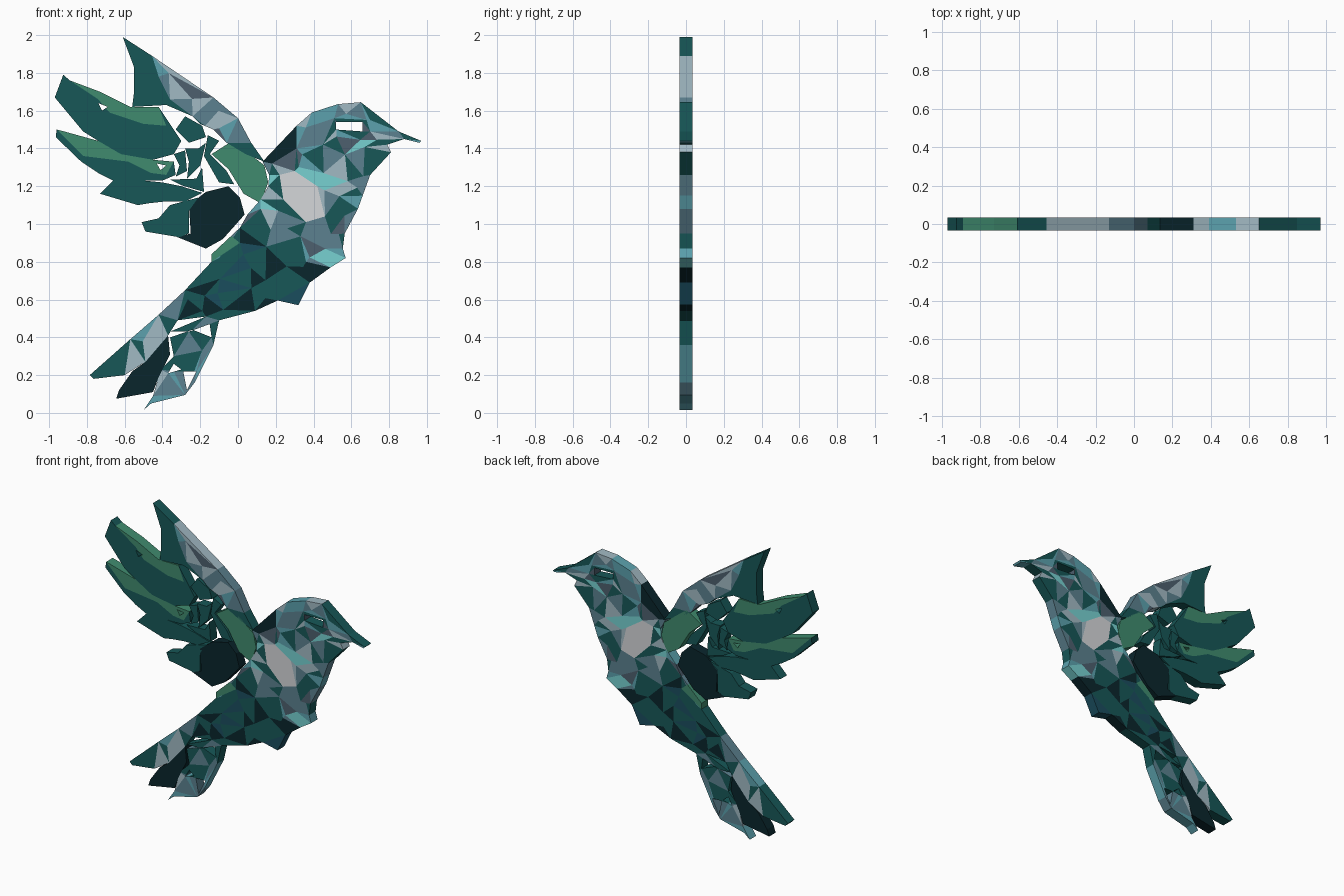
import bpy, random
from mathutils import Vector
from mathutils.geometry import delaunay_2d_cdt

random.seed(7)
HALF = 0.035

# Palette
COLOURS = {
    "teal": (29, 88, 88), "green": (66, 138, 110), "dark": (18, 42, 48),
    "slate": (92, 128, 142), "aqua": (92, 160, 172), "pale": (160, 184, 194),
    "navy": (32, 78, 94), "white": (212, 214, 217), "cyan": (118, 208, 208),
    "grey": (78, 96, 110),
}
MATS = {}
for key, rgb in COLOURS.items():
    m = bpy.data.materials.new(key)
    m.diffuse_color = [(c / 255) ** 2.2 for c in rgb] + [1]
    MATS[key] = m


def inside(p, poly):
    hit = False
    for (ax, ay), (bx, by) in zip(poly, poly[1:] + poly[:1]):
        if (ay > p[1]) != (by > p[1]) and p[0] < (bx - ax) * (p[1] - ay) / (by - ay) + ax:
            hit = not hit
    return hit


def edge_gap(p, poly):
    gap = 9
    for a, b in zip(poly, poly[1:] + poly[:1]):
        a, d = Vector(a), Vector(b) - Vector(a)
        t = max(0, min(1, (Vector(p) - a).dot(d) / d.dot(d)))
        gap = min(gap, (Vector(p) - a - d * t).length)
    return gap


def mosaic(name, outline, palette, patches=(), holes=(), step=0):
    """Slab of flat coloured triangles: patches are (palette, polygon)."""
    polys = [outline] + [p for _, p in patches] + list(holes)
    pts, edges = [], []
    for poly in polys:
        n = len(pts)
        pts += [Vector(p) for p in poly]
        edges += [(n + i, n + (i + 1) % len(poly)) for i in range(len(poly))]
    if step:
        solid = [p for pal, p in patches if " " not in pal] + list(holes)
        x0, z0 = min(p[0] for p in outline), min(p[1] for p in outline)
        for i in range(int(2 / step)):
            for j in range(int(2 / step)):
                p = (x0 + (i + random.random() * .8) * step, z0 + (j + random.random() * .8) * step)
                if inside(p, outline) and not any(inside(p, s) for s in solid) \
                        and min(edge_gap(p, q) for q in polys) > step * .22:
                    pts.append(Vector(p))
    flat, _, tris, *_ = delaunay_2d_cdt(pts, edges, [], 0, 1e-4)
    kept, mats = [], []
    for t in tris:
        c = sum((flat[i] for i in t), Vector((0, 0))) / 3
        if not inside(c, outline) or any(inside(c, h) for h in holes):
            continue
        pal = next((q for q, poly in patches if inside(c, poly)), palette)
        kept.append(tuple(t))
        mats.append(random.choice(pal.split()))
    used = sorted({i for t in kept for i in t})
    remap = {old: new for new, old in enumerate(used)}
    kept = [tuple(remap[i] for i in t) for t in kept]
    n = len(used)
    verts = [(flat[i].x, y, flat[i].y) for y in (-HALF, HALF) for i in used]
    faces = kept + [tuple(i + n for i in reversed(t)) for t in kept]
    cols = mats + mats
    directed = {(t[k], t[(k + 1) % 3]): m for t, m in zip(kept, mats) for k in range(3)}
    for (a, b), m in directed.items():
        if (b, a) not in directed:
            faces.append((b, a, a + n, b + n))
            cols.append(m)
    me = bpy.data.meshes.new(name)
    me.from_pydata(verts, [], faces)
    names = sorted(set(cols))
    for k in names:
        me.materials.append(MATS[k])
    for f, c in zip(me.polygons, cols):
        f.material_index = names.index(c)
    ob = bpy.data.objects.new(name, me)
    bpy.context.collection.objects.link(ob)
    return ob


# Body, head and beak with an eye slot
body = [(.13, 1.33), (.31, 1.52), (.39, 1.59), (.53, 1.635), (.65, 1.645), (.85, 1.49),
        (.97, 1.44), (.96, 1.43), (.88, 1.45), (.79, 1.42), (.81, 1.38), (.70, 1.26),
        (.66, 1.15), (.635, 1.08), (.565, .95), (.555, .87), (.57, .82), (.49, .77),
        (.38, .69), (.32, .57), (.21, .595), (.09, .54), (-.10, .49), (-.17, .51),
        (-.32, .49), (-.28, .65), (-.14, .80), (-.14, .84), (.01, .98), (.05, 1.05),
        (.12, 1.13), (.16, 1.20), (.165, 1.26)]
mosaic("body", body, "slate slate aqua teal teal pale grey cyan", [
    ("dark", [(.13, 1.33), (.31, 1.52), (.31, 1.40), (.18, 1.32)]),
    ("white", [(.22, 1.26), (.3, 1.28), (.42, 1.20), (.46, 1.04), (.36, 1.01), (.24, 1.13)]),
    ("pale aqua aqua slate", [(.31, 1.52), (.39, 1.59), (.53, 1.635), (.65, 1.645),
                              (.70, 1.55), (.51, 1.56), (.45, 1.42), (.31, 1.40)]),
    ("teal aqua slate", [(.65, 1.645), (.85, 1.49), (.97, 1.44), (.96, 1.43), (.88, 1.45), (.70, 1.49)]),
    ("green", [(-.14, .80), (-.14, .84), (-.04, .94), (.01, .90)]),
    ("teal teal teal dark dark navy", [(-.32, .49), (-.28, .65), (-.10, .82), (.01, .98), (.12, 1.08),
                                       (.15, .88), (.36, .80), (.49, .77), (.38, .69), (.32, .57),
                                       (.21, .595), (.09, .54), (-.10, .49)]),
], [[(.52, 1.50), (.52, 1.54), (.66, 1.54), (.66, 1.49)]], .105)

# Tail feathers
mosaic("tail_feather_upper", [(-.28, .65), (-.42, .52), (-.57, .39), (-.785, .20), (-.765, .18),
                              (-.60, .20), (-.49, .27), (-.37, .41), (-.32, .49)],
       "slate pale aqua teal pale", step=.12)
mosaic("tail_feather_middle", [(-.49, .27), (-.56, .22), (-.63, .12), (-.645, .075), (-.45, .11),
                               (-.42, .19), (-.36, .31), (-.37, .41)], "dark dark teal",
       [("dark", [(-.56, .22), (-.63, .12), (-.645, .075), (-.45, .11), (-.42, .19)])])
mosaic("tail_feather_lower", [(-.36, .40), (-.34, .30), (-.41, .23), (-.45, .09), (-.50, .015),
                              (-.46, .05), (-.28, .095), (-.23, .16), (-.13, .36), (-.10, .49),
                              (-.17, .51), (-.36, .43), (-.26, .43), (-.15, .47), (-.14, .40),
                              (-.24, .44)], "teal teal teal slate",
       [("pale slate aqua", [(-.34, .22), (-.41, .23), (-.45, .09), (-.50, .015), (-.46, .05), (-.28, .095)]),
        ("aqua slate", [(-.28, .095), (-.23, .16), (-.13, .36), (-.19, .33)])],
       [[(-.29, .22), (-.22, .22), (-.27, .12)], [(-.34, .26), (-.30, .23), (-.37, .21)]])

# Leading wing feather with pale coverts
mosaic("wing_feather_leading", [(-.61, 1.99), (-.455, 1.89), (-.13, 1.67), (0, 1.56), (.07, 1.43),
                                (.14, 1.33), (.04, 1.37), (-.06, 1.43), (-.13, 1.50), (-.20, 1.53),
                                (-.24, 1.57), (-.38, 1.63), (-.56, 1.62), (-.55, 1.70), (-.55, 1.83)],
       "teal", [("pale slate aqua grey slate", [(-.455, 1.89), (-.13, 1.67), (0, 1.56), (.07, 1.43),
                                                (-.06, 1.43), (-.24, 1.57), (-.36, 1.66), (-.42, 1.78)])],
       step=.1)

# Two long feathers with green stripes
mosaic("wing_feather_second", [(-.925, 1.79), (-.89, 1.76), (-.73, 1.70), (-.57, 1.62), (-.42, 1.62),
                               (-.34, 1.50), (-.30, 1.44), (-.34, 1.37), (-.45, 1.34), (-.62, 1.37),
                               (-.74, 1.44), (-.82, 1.49), (-.97, 1.67)], "teal",
       [("green", [(-.89, 1.76), (-.73, 1.70), (-.57, 1.62), (-.42, 1.62), (-.38, 1.52),
                   (-.50, 1.53), (-.68, 1.59), (-.74, 1.66)])],
       [[(-.74, 1.64), (-.69, 1.62), (-.72, 1.60)]])
mosaic("wing_feather_third", [(-.96, 1.50), (-.92, 1.49), (-.74, 1.44), (-.62, 1.37), (-.45, 1.34),
                              (-.34, 1.33), (-.33, 1.26), (-.40, 1.23), (-.50, 1.23), (-.66, 1.23),
                              (-.74, 1.27), (-.83, 1.33), (-.965, 1.46)], "teal",
       [("green", [(-.96, 1.50), (-.92, 1.49), (-.74, 1.44), (-.62, 1.37), (-.45, 1.34), (-.34, 1.33),
                   (-.38, 1.26), (-.46, 1.27), (-.58, 1.33), (-.82, 1.36)])],
       [[(-.43, 1.32), (-.38, 1.31), (-.41, 1.285)]])

# Short trailing feathers
mosaic("wing_feather_fourth", [(-.66, 1.23), (-.50, 1.23), (-.40, 1.22), (-.30, 1.20), (-.19, 1.165),
                               (-.28, 1.12), (-.38, 1.12), (-.47, 1.11), (-.53, 1.10), (-.73, 1.16)], "teal")
mosaic("wing_feather_fifth", [(-.36, 1.10), (-.21, 1.14), (-.26, 1.07), (-.26, .95), (-.31, .93),
                              (-.49, .96), (-.51, 1.01), (-.42, 1.03)], "teal")
mosaic("wing_feather_inner", [(-.17, 1.17), (-.05, 1.20), (.01, 1.14), (.035, 1.05), (-.08, .92),
                              (-.17, .87), (-.32, .93), (-.25, .95), (-.26, 1.10)], "dark")
mosaic("wing_shoulder", [(-.14, 1.37), (-.03, 1.44), (.05, 1.38), (.14, 1.31), (.16, 1.22),
                         (.12, 1.11), (.03, 1.16), (-.05, 1.29)], "green")

# Small covert shards with gaps between them
SHARDS = [
    [(-.33, 1.50), (-.28, 1.57), (-.19, 1.52), (-.17, 1.46), (-.26, 1.43)],
    [(-.28, 1.40), (-.21, 1.40), (-.17, 1.43), (-.20, 1.31), (-.27, 1.24), (-.26, 1.33)],
    [(-.16, 1.47), (-.10, 1.44), (-.15, 1.37), (-.06, 1.28), (-.02, 1.21), (-.10, 1.22), (-.18, 1.36)],
    [(-.18, 1.17), (-.19, 1.30), (-.22, 1.24), (-.36, 1.235), (-.30, 1.205)],
    [(-.34, 1.37), (-.28, 1.39), (-.27, 1.28), (-.33, 1.25), (-.31, 1.31)],
]
for i, shard in enumerate(SHARDS):
    mosaic(f"wing_covert_{i + 1}", shard, "teal")
